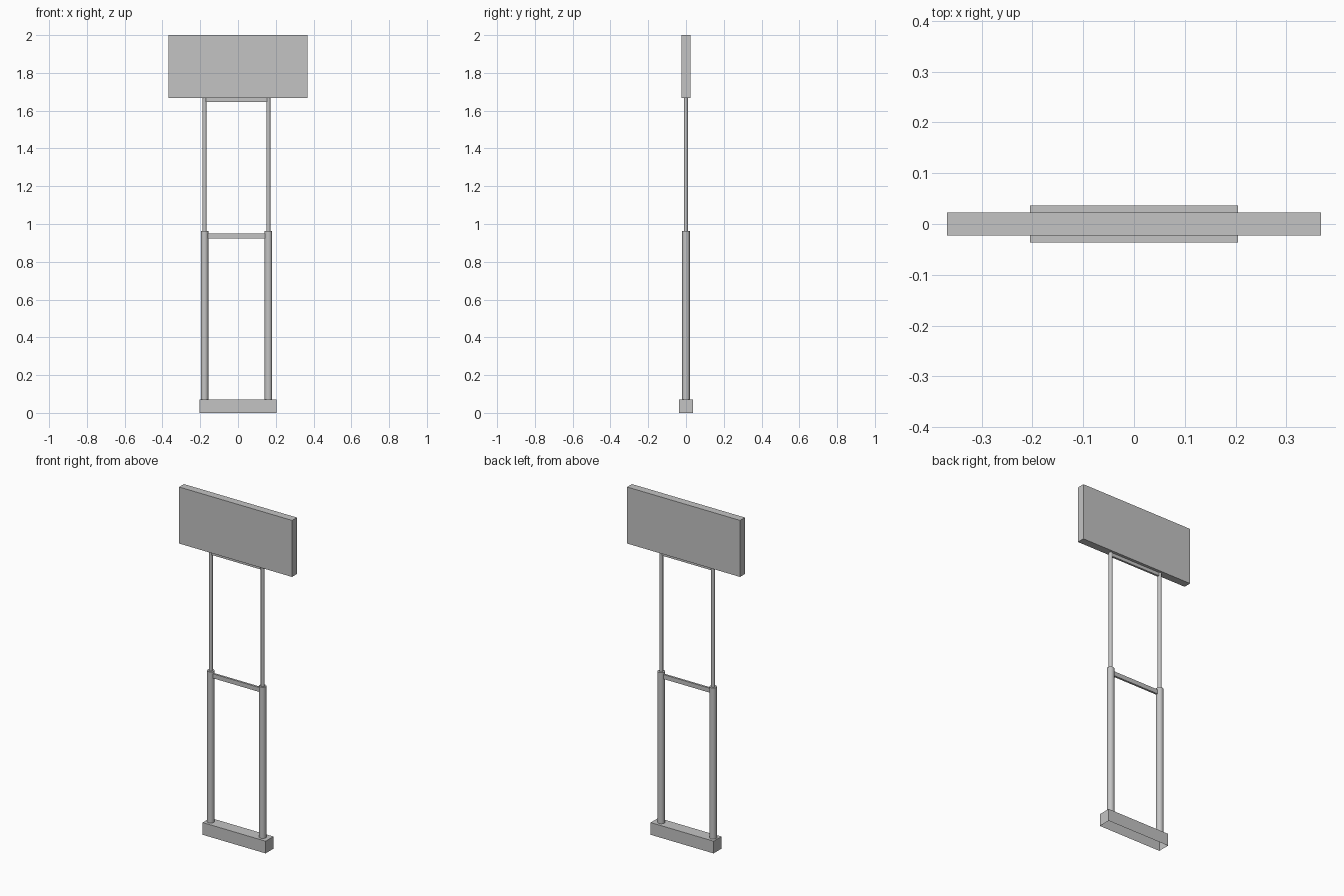
import bpy, bmesh

if "Cube" in bpy.data.objects:
    bpy.data.objects.remove(bpy.data.objects["Cube"], do_unlink=True)

grey = bpy.data.materials.new("plain grey")
grey.use_nodes = True
color = (0.55, 0.55, 0.55, 1)
grey.diffuse_color = color
grey.node_tree.nodes["Principled BSDF"].inputs["Base Color"].default_value = color


def box(name, center, size):
    bpy.ops.mesh.primitive_cube_add(size=1, location=center)
    ob = bpy.context.object
    ob.name = name
    ob.scale = size
    bpy.ops.object.transform_apply(location=False, rotation=False, scale=True)
    ob.data.materials.append(grey)
    return ob


def post(name, x, radius, bottom, top):
    bpy.ops.mesh.primitive_cylinder_add(
        vertices=20, radius=radius, depth=top - bottom,
        location=(x, 0, (bottom + top) / 2))
    ob = bpy.context.object
    ob.name = name
    ob.data.materials.append(grey)
    bpy.ops.object.shade_smooth_by_angle()


# Base plinth, hollow with an open underside
base = box("base", (0, 0, 0.036), (0.41, 0.072, 0.072))
bm = bmesh.new()
bm.from_mesh(base.data)
underside = [f for f in bm.faces if f.normal.z < -0.9]
bmesh.ops.delete(bm, geom=underside, context="FACES_ONLY")
bm.to_mesh(base.data)
bm.free()

# Stepped posts, thick below and thin above
left_x, right_x = 0.161, -0.177
for side, x in (("left", left_x), ("right", right_x)):
    post(side + "_lower_post", x, 0.02, 0.072, 0.962)
    post(side + "_upper_post", x, 0.0105, 0.962, 1.667)

# Crossbars between the posts
middle, span = (left_x + right_x) / 2, left_x - right_x
box("middle_crossbar", (middle, 0, 0.936), (span - 0.02, 0.012, 0.026))
box("top_crossbar", (middle, 0, 1.657), (span - 0.01, 0.012, 0.02))

# Sign board
box("sign_board", (0, 0, 1.8335), (0.736, 0.045, 0.333))
